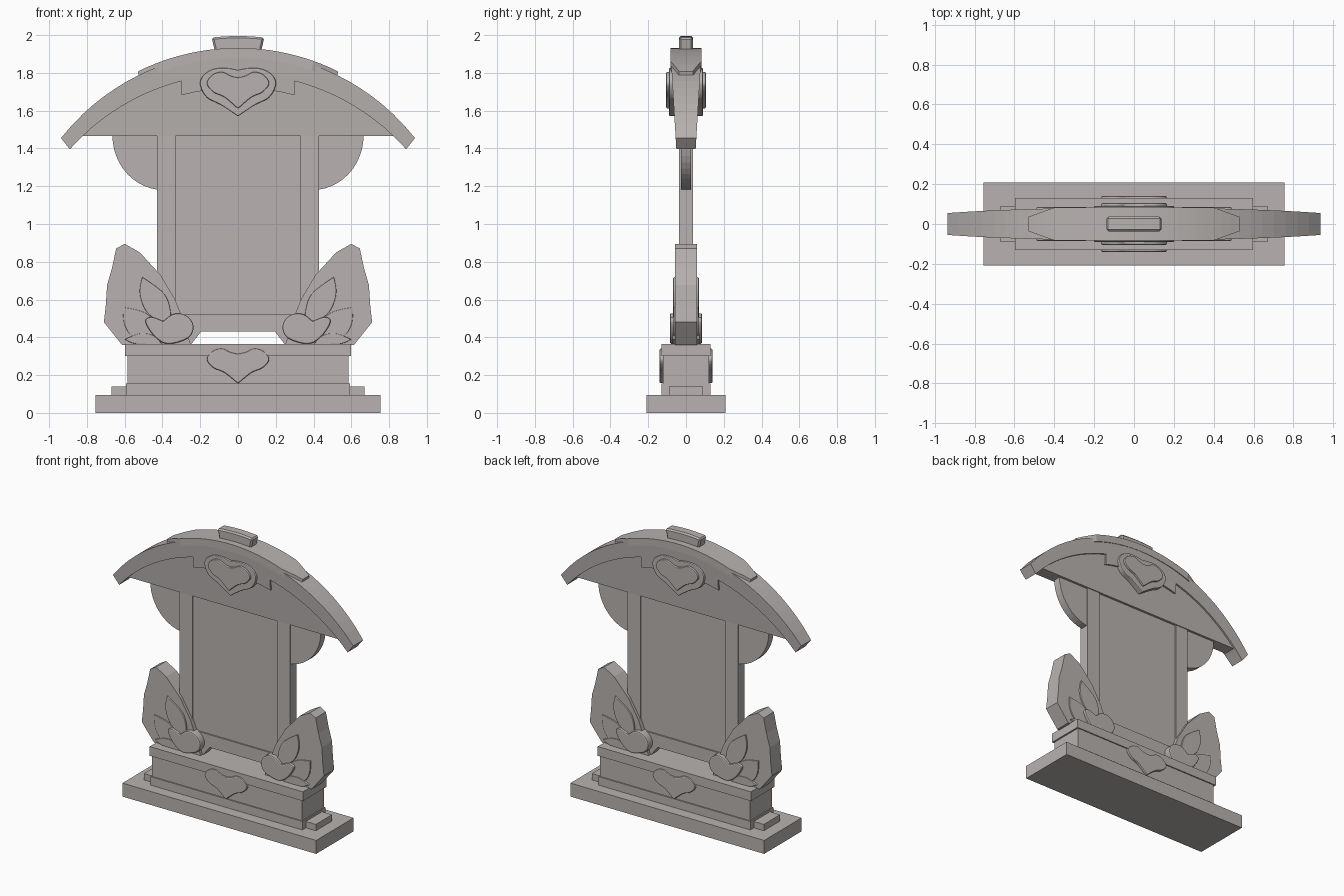
import bpy, bmesh, math

cube = bpy.data.objects.get("Cube")
if cube:
    bpy.data.objects.remove(cube, do_unlink=True)

stone = bpy.data.materials.new("warm_grey_stone")
stone.use_nodes = True
COLOUR = (0.48, 0.45, 0.44, 1)
stone.diffuse_color = COLOUR
stone.node_tree.nodes["Principled BSDF"].inputs["Base Color"].default_value = COLOUR


def finish(name, bm, bevel=0):
    bmesh.ops.recalc_face_normals(bm, faces=bm.faces)
    mesh = bpy.data.meshes.new(name)
    bm.to_mesh(mesh)
    bm.free()
    mesh.materials.append(stone)
    obj = bpy.data.objects.new(name, mesh)
    bpy.context.collection.objects.link(obj)
    if bevel:
        mod = obj.modifiers.new("Bevel", "BEVEL")
        mod.width = bevel
        mod.segments = 2
        mod.limit_method = "ANGLE"
        mod.angle_limit = math.radians(60)
    return obj


def box(name, hx, hy, z0, z1, x=0):
    bm = bmesh.new()
    bmesh.ops.create_cube(bm, size=1)
    for v in bm.verts:
        v.co = (x + v.co.x * 2 * hx, v.co.y * 2 * hy, (z0 + z1) / 2 + v.co.z * (z1 - z0))
    return finish(name, bm)


def prism(name, outline, hy, bevel=0):
    """Front outline in (x, z) extruded evenly to both sides of y = 0."""
    bm = bmesh.new()
    front = [bm.verts.new((x, -hy, z)) for x, z in outline]
    back = [bm.verts.new((x, hy, z)) for x, z in outline]
    bm.faces.new(front)
    bm.faces.new(back[::-1])
    for i in range(len(front)):
        j = (i + 1) % len(front)
        bm.faces.new((front[i], back[i], back[j], front[j]))
    return finish(name, bm, bevel)


def band(name, half_x, top, bottom, half_y, steps=24):
    """Strip swept across x; top and bottom map x to an (x, z) point."""
    bm = bmesh.new()
    rings = []
    for i in range(steps + 1):
        x = half_x * (2 * i / steps - 1)
        t, b = top(x), bottom(x)
        ht, hb = half_y(*t), half_y(*b)
        corners = ((t, -ht), (t, ht), (b, hb), (b, -hb))
        rings.append([bm.verts.new((p[0], y, p[1])) for p, y in corners])
    for a, b in zip(rings, rings[1:]):
        for k in range(4):
            bm.faces.new((a[k], b[k], b[(k + 1) % 4], a[(k + 1) % 4]))
    bm.faces.new(rings[0])
    bm.faces.new(rings[-1][::-1])
    return finish(name, bm)


def curve(points, steps=5):
    """Smooth open path through the points."""
    pts = [points[0]] + list(points) + [points[-1]]
    out = []
    for a, b, c, d in zip(pts, pts[1:], pts[2:], pts[3:]):
        for i in range(steps):
            t = i / steps
            out.append(tuple(
                q + t * ((r - p) + t * ((2 * p - 5 * q + 4 * r - s) + t * (3 * q - p - 3 * r + s))) / 2
                for p, q, r, s in zip(a, b, c, d)))
    return out + [points[-1]]


def leaf(*sides):
    """Closed outline made of smooth sides that meet at sharp tips."""
    return [p for side in sides for p in curve(side)[:-1]]


# Stepped base
box("plinth", 0.755, 0.208, 0, 0.095)
box("plinth_step", 0.67, 0.09, 0.09, 0.14)
box("base_foot", 0.592, 0.13, 0.09, 0.155)
box("base_body", 0.585, 0.122, 0.15, 0.305)
box("base_top", 0.597, 0.13, 0.3, 0.365)

# Framed upright slab
box("slab_panel", 0.35, 0.027, 0.5, 1.5)
box("bottom_rail", 0.43, 0.037, 0.43, 0.52)
for side, s in (("left", 1), ("right", -1)):
    box(side + "_pillar", 0.05, 0.037, 0.43, 1.5, x=0.38 * s)
    wing = [(s * (0.395 + 0.27 * math.cos(a)), 1.47 + 0.29 * math.sin(a))
            for a in (math.pi * (1 + i / 24) for i in range(25))]
    prism(side + "_round_bracket", wing, 0.027)


# Arched roof
def arc(x, drop=0):
    return x, 0.718 + math.sqrt(1.192 ** 2 - x * x) - drop


def taper(x, z):
    return 0.052 + (z - 1.41) * 0.06


def ridge_width(x, z):
    return 0.083 - max(0, abs(x) - 0.4) * 0.36


band("roof_arch", 0.937, arc, lambda x: arc(x * 0.95, 0.115), taper, 32)
band("gable", 0.822, lambda x: arc(x, 0.06), lambda x: (x, 1.465),
     lambda x, z: taper(x, z) - 0.012)
band("gable_centre", 0.3, lambda x: arc(x, 0.05), lambda x: arc(x, 0.19), taper, 12)
band("ridge_plate", 0.53, lambda x: arc(x, -0.022), lambda x: arc(x * 0.98, 0.03), ridge_width)
cap = band("ridge_cap", 0.12, lambda x: arc(x * 1.16, -0.085), lambda x: arc(x, 0),
           lambda x, z: 0.037, 8)
cap_bevel = cap.modifiers.new("Bevel", "BEVEL")
cap_bevel.width = 0.01
cap_bevel.segments = 1
cap_bevel.angle_limit = math.radians(40)

# Heart emblems, drawn as half outlines from the dip to the tip
HEART = [(0, 0.165), (0.04, 0.175), (0.085, 0.195), (0.135, 0.18), (0.165, 0.135),
         (0.13, 0.088), (0.07, 0.06), (0, 0)]
PLAQUE = [(0, 0.245), (0.06, 0.255), (0.13, 0.25), (0.185, 0.215), (0.2, 0.165),
          (0.165, 0.1), (0.09, 0.06), (0, 0)]


def emblem(name, half, z, hy, scale=1):
    path = curve(half)
    full = path + [(-x, h) for x, h in path[-2:0:-1]]
    prism(name, [(x, z + h * scale) for x, h in full], hy, 0.006)


emblem("gable_plaque", PLAQUE, 1.57, 0.09)
emblem("gable_heart", HEART, 1.61, 0.105)
emblem("base_heart", HEART, 0.155, 0.14, 0.95)

# Foliage on both sides, outlines for the +x side
BIG = [(0.25, 0.36), (0.29, 0.49), (0.333, 0.6), (0.41, 0.73), (0.52, 0.85), (0.6, 0.895),
       (0.645, 0.87), (0.667, 0.767), (0.693, 0.677), (0.7, 0.57), (0.71, 0.48), (0.614, 0.36)]
TALL = leaf([(0.508, 0.72), (0.52, 0.63), (0.48, 0.53), (0.38, 0.46)],
            [(0.38, 0.46), (0.355, 0.52), (0.39, 0.63), (0.508, 0.72)])
LOW = leaf([(0.61, 0.56), (0.6, 0.465), (0.545, 0.395), (0.41, 0.37)],
           [(0.41, 0.37), (0.43, 0.46), (0.49, 0.53), (0.61, 0.56)])
BOTTOM = leaf([(0.6, 0.39), (0.54, 0.365), (0.4, 0.362)],
              [(0.4, 0.362), (0.45, 0.41), (0.52, 0.42), (0.6, 0.39)])
BUD = leaf([(0.395, 0.485), (0.35, 0.52), (0.3, 0.525), (0.255, 0.5), (0.235, 0.45),
            (0.265, 0.395), (0.36, 0.365), (0.42, 0.385), (0.47, 0.44), (0.49, 0.49),
            (0.455, 0.507), (0.395, 0.485)])

for side, s in (("left", 1), ("right", -1)):
    for part, outline, hy, bevel in (("big_leaf", BIG, 0.057, 0), ("tall_leaf", TALL, 0.068, 0.004),
                                     ("low_leaf", LOW, 0.066, 0.004), ("bottom_leaf", BOTTOM, 0.072, 0.004),
                                     ("bud", BUD, 0.085, 0.008)):
        prism(side + "_" + part, [(s * x, z) for x, z in outline], hy, bevel)
    # Sloped foot joining the foliage to the slab
    foot = [(0.18, 0.45), (0.2, 0.425), (0.25, 0.36), (0.4, 0.36), (0.4, 0.45)]
    prism(side + "_slab_foot", [(s * x, z) for x, z in foot], 0.036)
